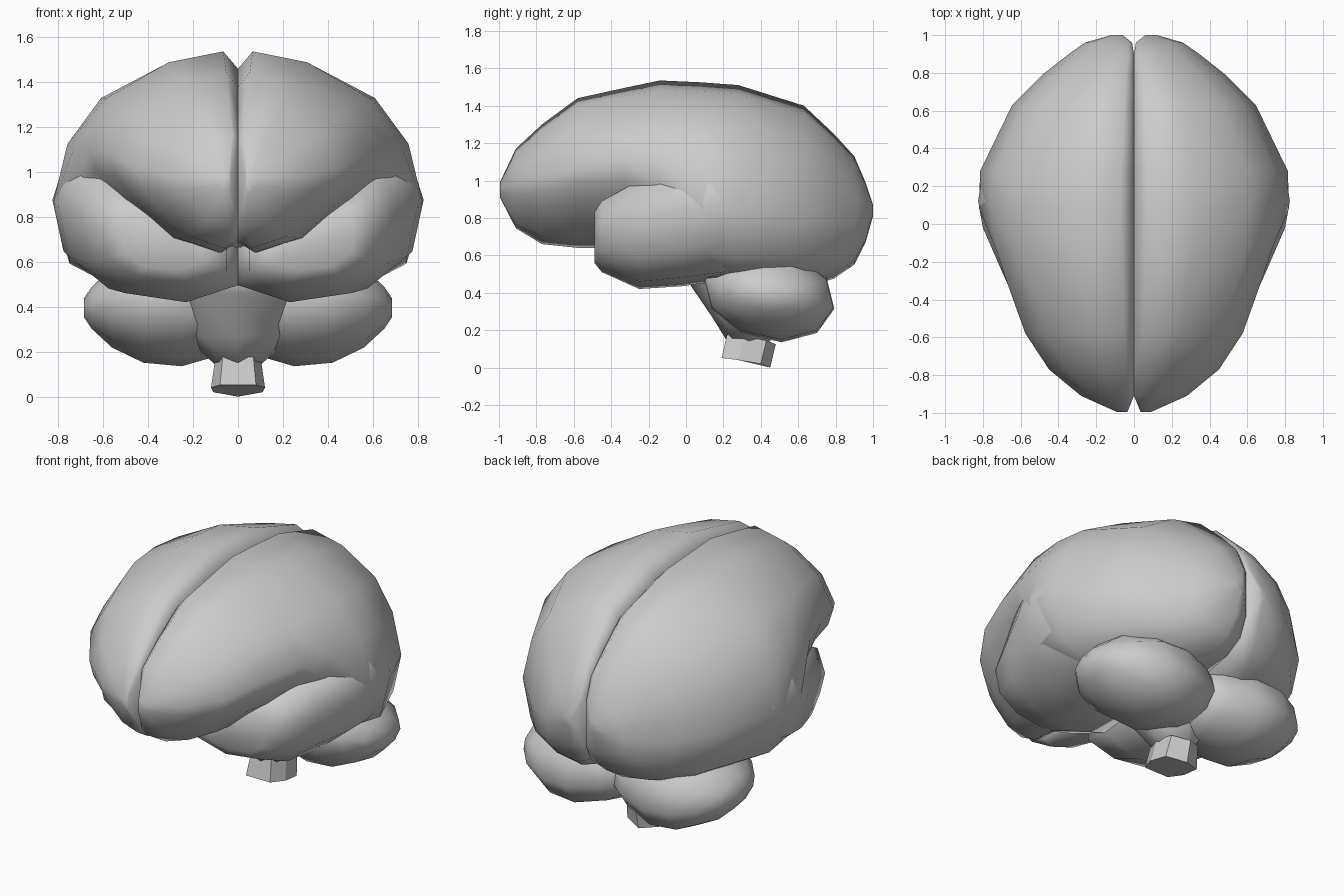
import bpy, bmesh, math

if "Cube" in bpy.data.objects:
    bpy.data.objects.remove(bpy.data.objects["Cube"])


def loft(name, rings, smooth=True):
    """Skin a list of equal-length rings and cap both ends."""
    bm = bmesh.new()
    loops = [[bm.verts.new(p) for p in r] for r in rings]
    n = len(loops[0])
    for a, b in zip(loops, loops[1:]):
        for i in range(n):
            j = (i + 1) % n
            bm.faces.new((a[i], a[j], b[j], b[i]))
    bm.faces.new(loops[0])
    bm.faces.new(loops[-1])
    bmesh.ops.recalc_face_normals(bm, faces=bm.faces)
    for f in bm.faces:
        f.smooth = smooth
    me = bpy.data.meshes.new(name)
    bm.to_mesh(me)
    bm.free()
    ob = bpy.data.objects.new(name, me)
    bpy.context.collection.objects.link(ob)
    return ob


def both_sides(name, rings):
    for side, s in (("right", 1), ("left", -1)):
        loft(f"{name}_{side}", [[(s * x, y, z) for x, y, z in r] for r in rings])


# Hemisphere outlines as fractions of width and height: frontal and rear
front = [(0, .92), (.09, 1), (.42, .95), (.81, .78), (1, .55),
         (.94, .42), (.8, .29), (.47, .08), (.13, 0), (0, .06)]
rear = [(0, .93), (.085, 1), (.39, .955), (.73, .82), (.91, .635),
        (1, .385), (.92, .15), (.63, .036), (.28, 0), (0, .06)]
# y, inner x, outer x, bottom z, top z, blend from frontal to rear outline
sections = [
    (-.995, .035, .09, .91, .99, 0),
    (-.91, .0, .28, .745, 1.17, 0),
    (-.77, 0, .45, .66, 1.30, 0),
    (-.58, 0, .575, .64, 1.44, 0),
    (-.33, 0, .665, .64, 1.495, 0),
    (-.14, 0, .735, .56, 1.535, .1),
    (.08, 0, .825, .45, 1.525, .9),
    (.28, 0, .815, .43, 1.51, 1),
    (.63, 0, .645, .43, 1.40, 1),
    (.79, 0, .485, .475, 1.25, 1),
    (.90, 0, .345, .55, 1.13, 1),
    (.96, .01, .26, .67, .99, 1),
    (1.0, .06, .12, .81, .87, 1),
]
rings = []
for y, xi, xo, zb, zt, t in sections:
    rings.append([(xi + (xo - xi) * (a[0] * (1 - t) + b[0] * t), y,
                   zb + (zt - zb) * (a[1] * (1 - t) + b[1] * t))
                  for a, b in zip(front, rear)])
both_sides("hemisphere", rings)

# Temporal lobes rise backwards along the side fissure
outline = [(.91, 1), (1, .64), (.94, .29), (.72, .07), (.33, 0),
           (0, .13), (0, .42), (.45, .80)]
lobe = [(-.49, .16, .52, .56, .83), (-.45, .05, .61, .51, .89),
        (-.25, 0, .70, .42, 1.0), (-.02, 0, .80, .435, 1.09),
        (.12, 0, .825, .455, 1.11), (.30, 0, .80, .48, 1.09),
        (.50, 0, .66, .52, 1.05)]
both_sides("temporal_lobe", [
    [(x0 + (x1 - x0) * u, y, z0 + (z1 - z0) * v) for u, v in outline]
    for y, x0, x1, z0, z1 in lobe])

# Cerebellum halves: x, radius in y, radius in z; bottom leans backwards
bulge = [(-.03, .22, .13), (.07, .28, .20), (.25, .345, .25),
         (.42, .34, .235), (.56, .27, .17), (.65, .17, .09), (.685, .06, .04)]
rings = []
for x, ry, rz in bulge:
    ring = []
    for k in range(10):
        a = (k + .5) * math.tau / 10
        dz = rz * math.sin(a) * 1.04
        ring.append((x, .445 + ry * math.cos(a) - .25 * dz, .395 + dz))
    rings.append(ring)
both_sides("cerebellum", rings)

# Brainstem bridge tapering from the underside of the hemispheres
levels = [(.56, .32, -.05, .50), (.46, .30, .01, .50),
          (.27, .24, .14, .48), (.14, .10, .22, .45)]
loft("brainstem", [
    [(w * math.cos(a), (y0 + y1) / 2 + (y1 - y0) / 2 * math.sin(a), z)
     for a in [k * math.tau / 8 for k in range(8)]]
    for z, w, y0, y1 in levels])

# Faceted spinal stump
base = [(-.08, .19, .052), (.08, .19, .052), (.12, .28, .04), (.11, .40, .02),
        (0, .45, 0), (-.11, .40, .02), (-.12, .28, .04)]
loft("spinal_cord", [base, [(x * .85, y + .03, z + .125) for x, y, z in base]], False)
